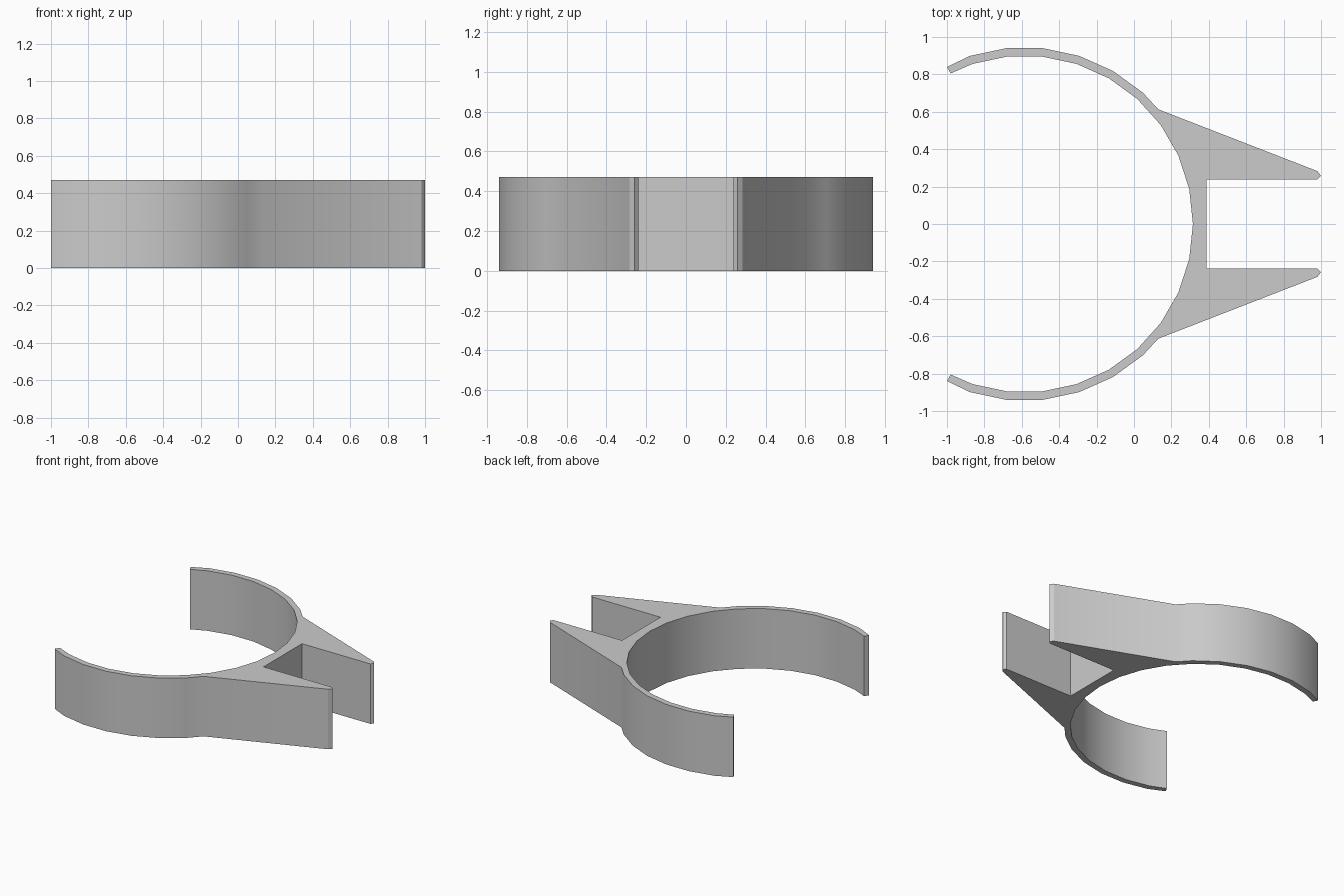
import bpy, bmesh, math

if "Cube" in bpy.data.objects:
    bpy.data.objects.remove(bpy.data.objects["Cube"])

HEIGHT = 0.47
CENTRE_X = -0.585
R_IN, R_OUT = 0.90, 0.945
STEP = 12  # degrees per ring facet


def ring(radius, degrees):
    a = math.radians(degrees)
    return (CENTRE_X + radius * math.cos(a), radius * math.sin(a))


# Upper half outline: inner ring, cut end, outer ring, arm, tip, slot
half = [ring(R_IN, d) for d in range(STEP, 109, STEP)]
half += [(-0.98, 0.805), (-1.0, 0.84)]
half += [ring(R_OUT, d) for d in range(108, 47, -STEP)]
half += [(0.13, 0.613), (0.98, 0.283), (1.0, 0.258), (0.98, 0.238), (0.388, 0.238)]

# Full outline, mirrored across the x axis
outline = [ring(R_IN, 0)] + half + [(x, -y) for x, y in reversed(half)]

# Extrude the outline into the clip body
bm = bmesh.new()
face = bm.faces.new([bm.verts.new((x, y, 0)) for x, y in outline])
result = bmesh.ops.extrude_face_region(bm, geom=[face])
top = [v for v in result["geom"] if isinstance(v, bmesh.types.BMVert)]
bmesh.ops.translate(bm, verts=top, vec=(0, 0, HEIGHT))
bmesh.ops.recalc_face_normals(bm, faces=bm.faces)
mesh = bpy.data.meshes.new("clip_body")
bm.to_mesh(mesh)
bm.free()
clip = bpy.data.objects.new("clip_body", mesh)
bpy.context.collection.objects.link(clip)

# Plain grey finish
grey = bpy.data.materials.new("light grey")
grey.diffuse_color = (0.6, 0.6, 0.6, 1)
grey.use_nodes = True
grey.node_tree.nodes["Principled BSDF"].inputs["Base Color"].default_value = grey.diffuse_color
mesh.materials.append(grey)

# Smooth ring walls, crisp rims and tips
bpy.context.view_layer.objects.active = clip
clip.select_set(True)
bpy.ops.object.shade_smooth_by_angle(angle=math.radians(28.5))
